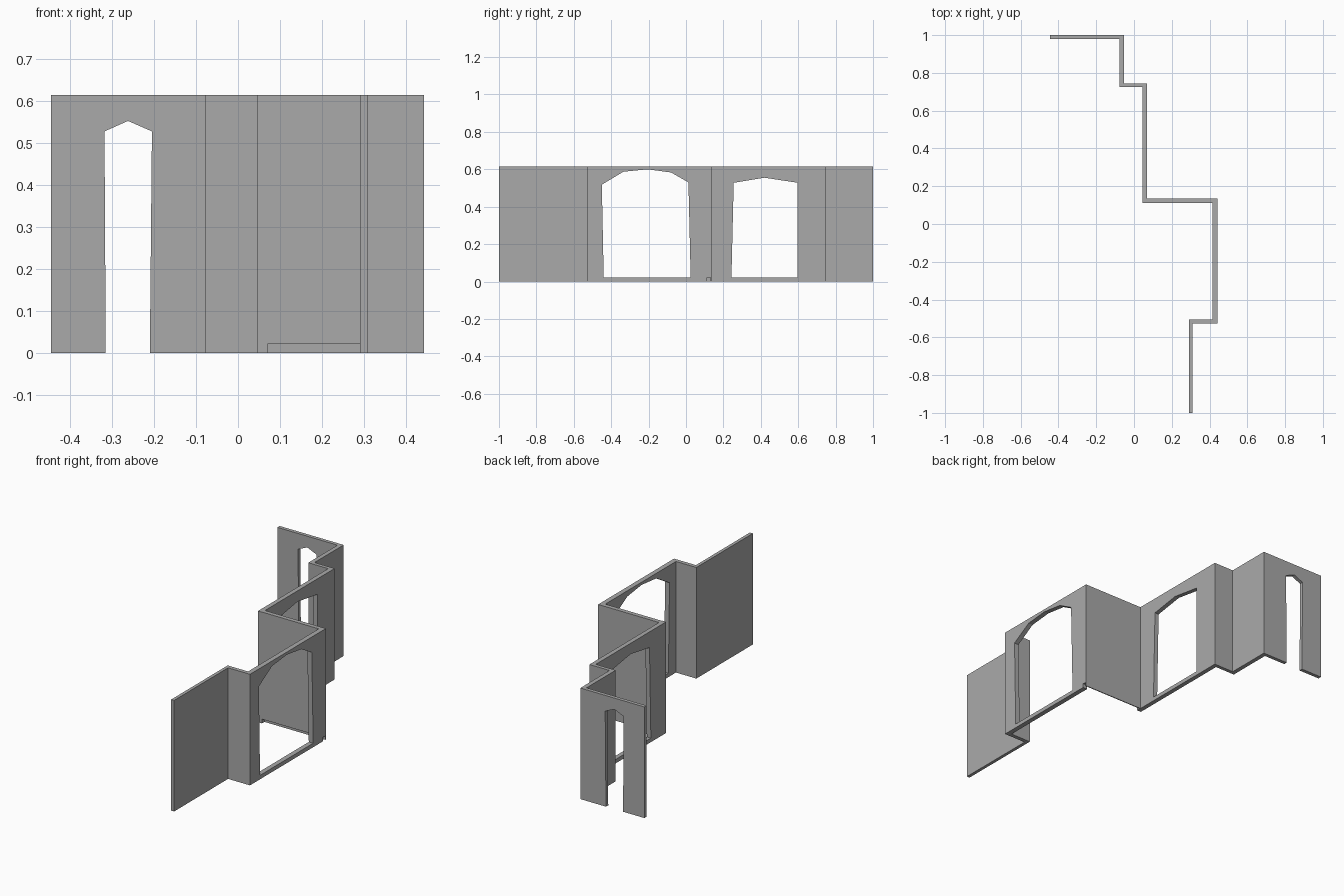
import bpy, bmesh
from mathutils import Vector

cube = bpy.data.objects.get("Cube")
if cube:
    bpy.data.objects.remove(cube)

HEIGHT = 0.615
SILL = 0.022

plaster = bpy.data.materials.new("plain grey")
plaster.use_nodes = True
GREY = (0.4, 0.4, 0.4, 1)
plaster.diffuse_color = GREY
plaster.node_tree.nodes["Principled BSDF"].inputs["Base Color"].default_value = GREY


def add_loop(bm, points):
    verts = [bm.verts.new(p) for p in points]
    for a, b in zip(verts, verts[1:] + verts[:1]):
        bm.edges.new((a, b))


def wall(name, x, y, z=(0, HEIGHT), outline=None, hole=None):
    """Upright slab along its longer side; outline and hole are (along, height) points."""
    along_x = x[1] - x[0] > y[1] - y[0]
    run, depth = (x, y) if along_x else (y, x)
    outline = outline or [(run[0], z[0]), (run[1], z[0]), (run[1], z[1]), (run[0], z[1])]

    def place(p):
        return Vector((p[0], depth[0], p[1]) if along_x else (depth[0], p[0], p[1]))

    bm = bmesh.new()
    add_loop(bm, [place(p) for p in outline])
    if hole:
        add_loop(bm, [place(p) for p in hole])
    bmesh.ops.triangle_fill(bm, edges=bm.edges[:], use_beauty=True)
    extruded = bmesh.ops.extrude_face_region(bm, geom=bm.faces[:], use_keep_orig=True)
    thickness = depth[1] - depth[0]
    shift = Vector((0, thickness, 0) if along_x else (thickness, 0, 0))
    moved = [g for g in extruded["geom"] if isinstance(g, bmesh.types.BMVert)]
    bmesh.ops.translate(bm, verts=moved, vec=shift)
    bmesh.ops.recalc_face_normals(bm, faces=bm.faces[:])
    mesh = bpy.data.meshes.new(name)
    bm.to_mesh(mesh)
    bm.free()
    mesh.materials.append(plaster)
    obj = bpy.data.objects.new(name, mesh)
    bpy.context.collection.objects.link(obj)
    return obj


# Back wall with a doorway reaching the floor
wall("back_door_wall", (-0.445, -0.053), (0.98, 1.0), outline=[
    (-0.445, 0), (-0.315, 0), (-0.318, 0.528), (-0.262, 0.553), (-0.205, 0.528),
    (-0.21, 0), (-0.053, 0), (-0.053, HEIGHT), (-0.445, HEIGHT)])

# Short stepped walls
wall("back_side_wall", (-0.077, -0.053), (0.725, 0.98))
wall("back_step_wall", (-0.053, 0.07), (0.725, 0.745))

# Narrow pointed window wall
wall("small_window_wall", (0.045, 0.07), (0.11, 0.725), hole=[
    (0.243, SILL), (0.255, 0.528), (0.42, 0.555), (0.597, 0.528), (0.597, SILL)])

# Cross wall, raised behind a thin skirting
wall("cross_wall", (0.07, 0.443), (0.112, 0.136), z=(SILL, HEIGHT))
wall("cross_wall_skirting", (0.07, 0.443), (0.131, 0.136), z=(0, SILL))

# Wide arched window wall
wall("large_arch_wall", (0.416, 0.443), (-0.528, 0.112), hole=[
    (-0.44, SILL), (-0.45, 0.518), (-0.335, 0.587), (-0.205, 0.6),
    (-0.08, 0.583), (0.013, 0.53), (0.025, SILL)])

# Front return and plain front wall
wall("front_step_wall", (0.291, 0.416), (-0.528, -0.506))
wall("front_wall", (0.291, 0.309), (-1.0, -0.528))
